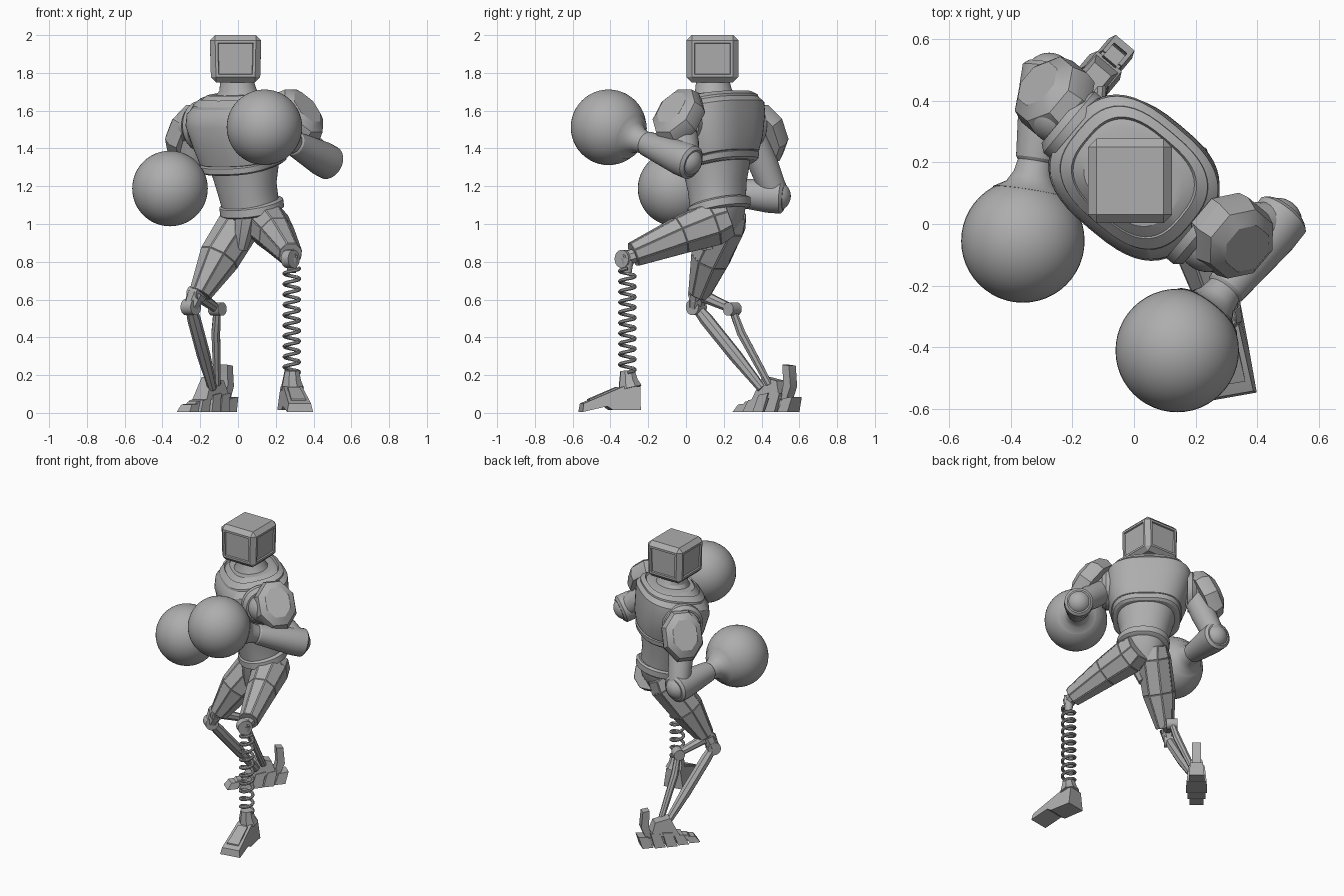
import bpy, bmesh, math
from mathutils import Vector, Matrix

if "Cube" in bpy.data.objects:
    bpy.data.objects.remove(bpy.data.objects["Cube"])

grey = bpy.data.materials.new("matte_grey")
grey.use_nodes = True
grey.diffuse_color = (0.42, 0.42, 0.42, 1)
grey.node_tree.nodes["Principled BSDF"].inputs["Base Color"].default_value = (0.42, 0.42, 0.42, 1)

YAW = math.radians(-40)           # the body faces toward its right
SIDE = Vector((math.cos(YAW), math.sin(YAW), 0))
BACK = Vector((-math.sin(YAW), math.cos(YAW), 0))
UP = Vector((0, 0, 1))
made = []


def finish(name, bm):
    bmesh.ops.recalc_face_normals(bm, faces=bm.faces)
    mesh = bpy.data.meshes.new(name)
    bm.to_mesh(mesh)
    bm.free()
    mesh.materials.append(grey)
    ob = bpy.data.objects.new(name, mesh)
    bpy.context.collection.objects.link(ob)
    made.append(ob)
    return ob


def loft(name, rings, panels=0):
    """Skin closed rings of points; panels > 0 raises an inset plate on each side face."""
    bm = bmesh.new()
    vs = [[bm.verts.new(p) for p in ring] for ring in rings]
    n = len(vs[0])
    sides = []
    for r0, r1 in zip(vs, vs[1:]):
        for i in range(n):
            j = (i + 1) % n
            sides.append(bm.faces.new((r0[i], r0[j], r1[j], r1[i])))
    bm.faces.new(vs[0][::-1])
    bm.faces.new(vs[-1])
    bmesh.ops.recalc_face_normals(bm, faces=bm.faces)
    if panels:
        bmesh.ops.inset_individual(bm, faces=sides, thickness=panels, depth=panels * 0.6)
    return finish(name, bm)


def tube(name, pts, radii, n=24, wide=1.0, ref=None, panels=0):
    pts = [Vector(p) for p in pts]
    axis = (pts[-1] - pts[0]).normalized()
    ref = ref or (UP if abs(axis.z) < 0.9 else BACK)
    rings = []
    for k, c in enumerate(pts):
        t = (pts[min(k + 1, len(pts) - 1)] - pts[max(k - 1, 0)]).normalized()
        a = ref.cross(t).normalized()
        b = t.cross(a)
        r = radii[k] if isinstance(radii, (list, tuple)) else radii
        ang = [math.tau * (i + 0.5) / n for i in range(n)]
        rings.append([c + a * math.cos(q) * r * wide + b * math.sin(q) * r for q in ang])
    return loft(name, rings, panels)


def stack(name, rows, power=2.8, n=48):
    """Body sections: height, centre x, y, half width, half depth, forward tilt."""
    rings = []
    for z, cx, cy, hw, hd, tilt in rows:
        ring = []
        for i in range(n):
            q = math.tau * i / n
            c, s = math.cos(q), math.sin(q)
            u = math.copysign(abs(c) ** (2 / power), c) * hw
            v = math.copysign(abs(s) ** (2 / power), s) * hd
            ring.append(Vector((cx, cy, z + tilt * v)) + SIDE * u + BACK * v)
        rings.append(ring)
    return loft(name, rings)


def ball(name, centre, r):
    bm = bmesh.new()
    bmesh.ops.create_uvsphere(bm, u_segments=48, v_segments=24, radius=r)
    bmesh.ops.translate(bm, verts=bm.verts, vec=centre)
    return finish(name, bm)


def prism(name, profile, place, yaw):
    """Side profile of (y, z, half width) points, mirrored across its own x."""
    m = Matrix.Translation(place) @ Matrix.Rotation(yaw, 4, "Z")
    return loft(name, [[m @ Vector((s * w, y, z)) for y, z, w in profile] for s in (-1, 1)])


# Head: bevelled box with a sunken panel on each upright side
bm = bmesh.new()
bmesh.ops.create_cube(bm, size=1)
bmesh.ops.scale(bm, vec=(0.272, 0.275, 0.25), verts=bm.verts)
bmesh.ops.bevel(bm, geom=bm.edges[:], offset=0.028, segments=1, affect="EDGES")
walls = [f for f in bm.faces if f.calc_area() > 0.02 and abs(f.normal.z) < 0.5]
bmesh.ops.inset_individual(bm, faces=walls, thickness=0.02, depth=0)
bmesh.ops.inset_individual(bm, faces=walls, thickness=0.004, depth=-0.01)
for v in bm.verts:
    if v.co.z < -0.05:
        v.co.x *= 0.96
bmesh.ops.translate(bm, verts=bm.verts, vec=(-0.013, 0.14, 1.875))
finish("head", bm)

# Torso
stack("neck", [(1.66, 0, 0.15, 0.14, 0.125, 0.1), (1.71, 0, 0.145, 0.1, 0.095, 0.05),
               (1.79, -0.01, 0.14, 0.083, 0.083, 0)], 2)
stack("chest", [(1.34, 0.03, 0.16, 0.2, 0.17, 0.25), (1.35, 0.03, 0.16, 0.225, 0.19, 0.25),
                (1.43, 0.02, 0.155, 0.25, 0.21, 0.2), (1.55, 0, 0.15, 0.275, 0.22, 0.2),
                (1.61, 0, 0.15, 0.27, 0.215, 0.22), (1.65, 0, 0.15, 0.23, 0.185, 0.2),
                (1.69, 0, 0.15, 0.16, 0.13, 0.1)])
stack("chest_band", [(1.3, 0.03, 0.16, 0.2, 0.18, 0.25), (1.31, 0.03, 0.16, 0.215, 0.192, 0.25),
                     (1.34, 0.03, 0.16, 0.22, 0.196, 0.25), (1.35, 0.03, 0.16, 0.2, 0.18, 0.25)])
stack("collar", [(1.635, 0, 0.15, 0.238, 0.192, 0.2), (1.655, 0, 0.15, 0.235, 0.19, 0.2),
                 (1.68, 0, 0.15, 0.2, 0.162, 0.17), (1.665, 0, 0.15, 0.19, 0.154, 0.17)])
stack("abdomen", [(1.08, 0.07, 0.17, 0.15, 0.135, 0.25), (1.2, 0.045, 0.165, 0.16, 0.145, 0.22),
                  (1.37, 0.03, 0.16, 0.2, 0.175, 0.2)], 2.2)
stack("belt", [(1.06, 0.075, 0.175, 0.15, 0.14, 0.25), (1.07, 0.075, 0.175, 0.17, 0.155, 0.25),
               (1.11, 0.07, 0.175, 0.17, 0.155, 0.25), (1.12, 0.07, 0.175, 0.155, 0.14, 0.25)], 2.2)
stack("pelvis", [(0.95, 0.07, 0.18, 0.07, 0.07, 0), (1.02, 0.075, 0.18, 0.13, 0.115, 0.1),
                 (1.08, 0.075, 0.175, 0.145, 0.135, 0.25)], 2.2)
tube("crotch_plate", [(0.015, 0.12, 0.87), (0.03, 0.1, 0.95), (0.05, 0.1, 1.06)],
     [0.04, 0.055, 0.075], 8, 0.9)

# Arms: shoulder, elbow, glove centre, pad centre, pad slope
arms = {
    "left": (1, (0.21, -0.03, 1.54), (0.465, 0.005, 1.335), (0.14, -0.41, 1.512), (0.325, -0.045, 1.575), 0.8),
    "right": (-1, (-0.21, 0.33, 1.52), (-0.275, 0.475, 1.148), (-0.36, -0.055, 1.188), (-0.265, 0.415, 1.485), 0.5),
}
for side, (sgn, shoulder, elbow, glove, pad, lift) in arms.items():
    shoulder, elbow, glove, pad = map(Vector, (shoulder, elbow, glove, pad))
    out = SIDE * sgn
    ball(side + "_shoulder_ball", shoulder + out * 0.04, 0.1)
    tube(side + "_shoulder_ring", [shoulder - out * 0.03, shoulder, shoulder + out * 0.025],
         [0.13, 0.13, 0.11], 32)
    tube(side + "_upper_arm", [shoulder, shoulder.lerp(elbow, 0.5), elbow], [0.075, 0.08, 0.07])
    ball(side + "_elbow", elbow, 0.08)
    d = (elbow - glove).normalized()
    length = (elbow - glove).length
    tube(side + "_forearm", [glove + d * s for s in (0.25, 0.27, length - 0.04, length + 0.03, length + 0.045)],
         [0.05, 0.066, 0.092, 0.092, 0.075])
    tube(side + "_glove_cuff", [glove + d * s for s in (0.16, 0.185, 0.22, 0.28)],
         [0.125, 0.085, 0.066, 0.055])
    ball(side + "_glove", glove, 0.2)
    # Faceted shield over the shoulder, longer down the arm
    normal = (out + UP * lift).normalized()
    tube(side + "_shoulder_pad", [pad + normal * h for h in (-0.055, -0.01, 0.04, 0.07)],
         [0.165, 0.175, 0.155, 0.105], 8, 0.8)

# Thighs: faceted, with raised panels
tube("left_thigh", [(0.145, 0.225, 1.03), (0.155, 0.14, 1.0), (0.205, -0.03, 0.94), (0.278, -0.28, 0.838)],
     [0.1, 0.122, 0.102, 0.066], 8, 0.95, panels=0.005)
tube("right_thigh", [(0.04, 0.24, 1.07), (0.01, 0.21, 1.0), (-0.1, 0.13, 0.82), (-0.2, 0.07, 0.63)],
     [0.09, 0.115, 0.11, 0.06], 8, 0.95, panels=0.005)

# Left lower leg: knee pivot and coil spring
knee = Vector((0.277, -0.325, 0.815))
tube("left_knee_pivot", [knee - SIDE * 0.025, knee + SIDE * 0.025], 0.048)
tube("left_knee_fork", [(0.28, -0.25, 0.84), knee], 0.04, 8)
tube("spring_cap", [(0.285, -0.31, 0.82), (0.285, -0.31, 0.74)], [0.035, 0.022])
turns, steps = 10, 16
coil = []
for i in range(turns * steps + 1):
    q = math.tau * i / steps
    coil.append((0.285 + 0.04 * math.cos(q), -0.31 + 0.04 * math.sin(q),
                 0.215 + 0.55 * i / (turns * steps)))
tube("leg_spring", coil, 0.01, 8, ref=UP)

# Left foot
at, turn = Vector((0.285, -0.31, 0)), math.radians(10)
prism("left_foot", [(0.06, 0.015, 0.068), (0.06, 0.14, 0.05), (-0.03, 0.14, 0.05), (-0.245, 0.05, 0.06),
                    (-0.252, 0.005, 0.07), (-0.12, 0.035, 0.07), (-0.09, 0.015, 0.07)], at, turn)
prism("left_foot_top_plate", [(-0.06, 0.12, 0.035), (-0.06, 0.137, 0.032), (-0.21, 0.073, 0.04),
                              (-0.21, 0.05, 0.04)], at, turn)
tube("left_ankle", [(0.288, -0.295, 0.13), (0.285, -0.305, 0.17), (0.285, -0.31, 0.225)],
     [0.065, 0.052, 0.04], 8)

# Right lower leg: two-rod linkage
front_knee, rear_knee = Vector((-0.25, 0.055, 0.56)), Vector((-0.11, 0.245, 0.55))
upper_knee = Vector((-0.22, 0.065, 0.63))
for label, joint, r in (("front", front_knee, 0.043), ("rear", rear_knee, 0.036), ("upper", upper_knee, 0.042)):
    tube("right_knee_pivot_" + label, [joint - SIDE * 0.035, joint + SIDE * 0.035], r)
tube("right_knee_bracket", [upper_knee, front_knee], [0.05, 0.04], 8)
tube("right_knee_link", [upper_knee, rear_knee], [0.035, 0.024], 8)
ankle = Vector((-0.135, 0.4, 0.13))
tube("right_shin", [front_knee, front_knee.lerp(ankle, 0.15), front_knee.lerp(ankle, 0.6), ankle],
     [0.028, 0.036, 0.036, 0.024], 8)
tube("right_rear_rod", [rear_knee, rear_knee.lerp(ankle, 0.3), (-0.11, 0.44, 0.15)],
     [0.02, 0.025, 0.02], 8)

# Right foot: overlapping segments, ankle housing and heel spur
at = Vector((-0.165, 0.425, 0))
for i, (height, half) in enumerate([(0.05, 0.045), (0.075, 0.058), (0.105, 0.068), (0.105, 0.064), (0.085, 0.05)]):
    y = -0.195 + i * 0.078
    prism("right_foot_segment_%d" % (i + 1), [(y, 0.005, half), (y + 0.07, 0.005, half),
                                              (y + 0.095, height, half * 0.8),
                                              (y + 0.03, height * 0.9, half * 0.8)], at, YAW)
prism("right_foot_core", [(-0.17, 0.015, 0.03), (0.19, 0.015, 0.04), (0.18, 0.07, 0.04),
                          (-0.12, 0.06, 0.03)], at, YAW)
prism("right_ankle_housing", [(-0.06, 0.07, 0.05), (0.13, 0.08, 0.05), (0.1, 0.17, 0.035),
                              (0.0, 0.19, 0.035)], at, YAW)
prism("right_heel_spur", [(0.12, 0.07, 0.028), (0.16, 0.07, 0.028), (0.19, 0.14, 0.028),
                          (0.18, 0.25, 0.028), (0.135, 0.255, 0.028), (0.14, 0.15, 0.028)], at, YAW)

# Smooth curved parts, keep hard edges
bpy.ops.object.select_all(action="DESELECT")
for ob in made:
    ob.select_set(True)
bpy.context.view_layer.objects.active = made[0]
bpy.ops.object.shade_smooth_by_angle(angle=math.radians(30))
